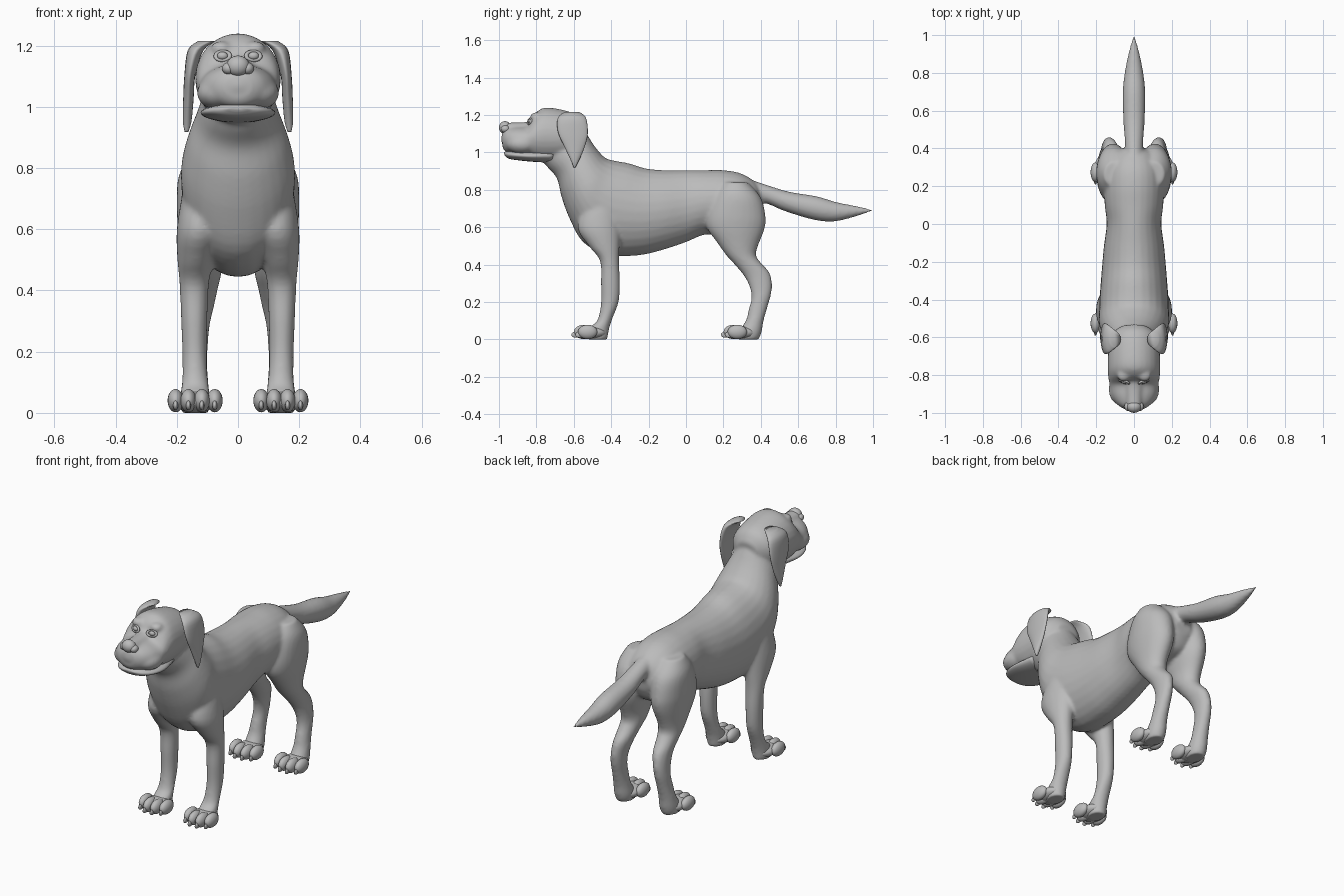
import bpy
import bmesh
from math import cos, sin, pi
from mathutils import Matrix, Vector

cube = bpy.data.objects.get("Cube")
if cube:
    bpy.data.objects.remove(cube, do_unlink=True)

# Single coat colour
GREY = (0.5, 0.5, 0.5, 1.0)
coat = bpy.data.materials.new("coat_grey")
coat.use_nodes = True
coat.diffuse_color = GREY
shader = next(n for n in coat.node_tree.nodes if n.type == "BSDF_PRINCIPLED")
shader.inputs["Base Color"].default_value = GREY
shader.inputs["Roughness"].default_value = 0.7

SIDES = (("left", 1), ("right", -1))
SEGMENTS = 28
STEPS = 4


def smooth_rows(rows):
    """Catmull-Rom interpolation of the cross-section rows."""
    pts = [Vector(r) for r in rows]
    pts = [pts[0]] + pts + [pts[-1]]
    out = []
    for p, a, b, n in zip(pts, pts[1:], pts[2:], pts[3:]):
        for s in range(STEPS):
            t = s / STEPS
            bend = 2 * p - 5 * a + 4 * b - n
            twist = 3 * a - p - 3 * b + n
            out.append(a + 0.5 * (t * (b - p) + t * t * bend + t ** 3 * twist))
    return out + [pts[-1]]


def loft(bm, rows, side=1):
    """Each row: side-view edge point (y, z), opposite edge (y, z), half width, x."""
    rings = []
    for ay, az, by, bz, width, x in smooth_rows(rows):
        ring = []
        for i in range(SEGMENTS):
            c = cos(2 * pi * i / SEGMENTS)
            s = sin(2 * pi * i / SEGMENTS)
            ring.append(bm.verts.new((
                side * (x + max(width, 0.002) * c),
                (ay + by) / 2 + (ay - by) / 2 * s,
                (az + bz) / 2 + (az - bz) / 2 * s)))
        rings.append(ring)
    for low, high in zip(rings, rings[1:]):
        for i in range(SEGMENTS):
            j = (i + 1) % SEGMENTS
            bm.faces.new((low[i], low[j], high[j], high[i]))
    bm.faces.new(rings[0])
    bm.faces.new(rings[-1])


def centred(rows):
    return [row + (0,) for row in rows]


def ball(bm, centre, radii):
    matrix = Matrix.Translation(centre) @ Matrix.Diagonal((*radii, 1))
    bmesh.ops.create_uvsphere(bm, u_segments=20, v_segments=14, radius=1, matrix=matrix)


def finish(name, bm, blend=False):
    bmesh.ops.recalc_face_normals(bm, faces=bm.faces)
    for face in bm.faces:
        face.smooth = True
    mesh = bpy.data.meshes.new(name)
    bm.to_mesh(mesh)
    bm.free()
    mesh.materials.append(coat)
    obj = bpy.data.objects.new(name, mesh)
    bpy.context.collection.objects.link(obj)
    if blend:
        remesh = obj.modifiers.new("Merge", "REMESH")
        remesh.mode = "VOXEL"
        remesh.voxel_size = 0.009
        remesh.use_smooth_shade = True
        relax = obj.modifiers.new("Relax", "SMOOTH")
        relax.factor = 0.5
        relax.iterations = 8
    return obj


# Torso and neck, from rump to throat
torso = centred([
    (.41, .75, .4, .67, .05), (.38, .83, .36, .6, .11), (.3, .885, .28, .57, .15),
    (.2, .905, .2, .555, .16), (.1, .905, .1, .56, .155), (0, .905, 0, .52, .145),
    (-.12, .905, -.12, .48, .16), (-.22, .915, -.25, .45, .17),
    (-.3, .94, -.42, .45, .18), (-.38, .955, -.55, .52, .185),
    (-.43, .97, -.62, .64, .185), (-.47, 1.01, -.665, .76, .165),
    (-.5, 1.05, -.69, .86, .14), (-.53, 1.1, -.74, .92, .12), (-.56, 1.15, -.78, .97, .1)])

# Skull and upper muzzle
head = centred([
    (-.53, 1.14, -.56, 1, .07), (-.57, 1.195, -.6, .97, .12),
    (-.65, 1.225, -.66, .95, .135), (-.75, 1.24, -.76, .945, .14),
    (-.8, 1.215, -.81, .955, .137), (-.825, 1.18, -.84, .97, .133),
    (-.85, 1.145, -.87, .985, .128), (-.91, 1.14, -.92, .99, .115),
    (-.96, 1.13, -.96, 1, .085), (-.985, 1.1, -.98, 1.02, .045)])
bridge = centred([
    (-.78, 1.19, -.8, 1.1, .05), (-.84, 1.165, -.84, 1.08, .05),
    (-.9, 1.16, -.9, 1.08, .045), (-.97, 1.16, -.96, 1.09, .04)])

# Tail
tail = centred([
    (.3, .87, .32, .74, .05), (.42, .83, .42, .73, .048), (.55, .79, .53, .685, .056),
    (.7, .765, .68, .64, .06), (.8, .735, .79, .63, .05), (.9, .715, .9, .655, .03),
    (1, .695, .995, .685, .004)])

# Legs, from hip or shoulder down to the paw
hind_leg = [
    (.33, .84, .2, .84, .06, .1), (.4, .76, .15, .78, .09, .105),
    (.425, .66, .11, .68, .09, .11), (.42, .59, .11, .6, .085, .11),
    (.385, .5, .165, .52, .068, .115), (.375, .45, .215, .45, .06, .115),
    (.4, .41, .26, .4, .052, .118), (.445, .36, .31, .34, .044, .122),
    (.46, .3, .34, .28, .038, .13), (.455, .24, .35, .22, .037, .135),
    (.435, .17, .335, .16, .038, .138), (.415, .1, .32, .1, .043, .14),
    (.405, .04, .28, .04, .05, .14), (.39, 0, .27, 0, .045, .14)]
front_leg = [
    (-.36, .72, -.54, .74, .06, .12), (-.35, .6, -.58, .6, .075, .125),
    (-.355, .5, -.52, .5, .06, .138), (-.358, .42, -.46, .42, .048, .143),
    (-.353, .3, -.455, .3, .043, .143), (-.36, .2, -.455, .19, .04, .142),
    (-.39, .12, -.475, .1, .042, .14), (-.41, .06, -.52, .06, .048, .14),
    (-.42, 0, -.53, 0, .045, .14)]

body = bmesh.new()
for rows in (torso, head, bridge, tail):
    loft(body, rows)
ball(body, (0, -.93, 1.07), (.07, .06, .045))
for _, side in SIDES:
    loft(body, hind_leg, side)
    loft(body, front_leg, side)
    # Brows and hanging upper lips
    ball(body, (side * .055, -.8, 1.19), (.035, .035, .025))
    ball(body, (side * .063, -.875, 1.045), (.072, .088, .055))
finish("body", body, blend=True)

# Lower jaw
jaw = bmesh.new()
loft(jaw, centred([
    (-.7, 1.02, -.72, .945, .1), (-.82, 1.01, -.82, .95, .122),
    (-.9, 1.01, -.9, .958, .112), (-.95, 1.01, -.95, .967, .077),
    (-.975, 1, -.97, .985, .03)]))
finish("lower_jaw", jaw)

# Nose with nostril wings
nose = bmesh.new()
ball(nose, (0, -.968, 1.133), (.038, .032, .034))
for _, side in SIDES:
    ball(nose, (side * .03, -.966, 1.125), (.022, .024, .02))
finish("nose", nose)

ear_rows = [
    (-.57, 1.215, -.65, 1.215, .03, .1), (-.535, 1.185, -.685, 1.185, .026, .138),
    (-.525, 1.1, -.685, 1.11, .018, .157), (-.545, 1.02, -.65, 1.03, .017, .162),
    (-.575, .95, -.615, .955, .014, .166), (-.592, .918, -.6, .918, .006, .168)]

for label, side in SIDES:
    # Drop ear
    ear = bmesh.new()
    loft(ear, ear_rows, side)
    finish("ear_" + label, ear)

    # Eye and lid
    eye = bmesh.new()
    ball(eye, (side * .05, -.832, 1.166), (.018, .014, .014))
    finish("eye_" + label, eye)
    bpy.ops.mesh.primitive_torus_add(
        major_segments=28, minor_segments=10, major_radius=.02, minor_radius=.006,
        location=(side * .05, -.836, 1.166), rotation=(pi / 2 - .3, 0, side * .3))
    lid = bpy.context.object
    lid.name = "eyelid_" + label
    lid.scale = (1.2, .8, 1)
    lid.data.materials.append(coat)
    bpy.ops.object.shade_smooth()

    # Paws: pad, four toes and claws
    for place, shift in (("front", 0), ("hind", .8)):
        paw = bmesh.new()
        claws = bmesh.new()
        ball(paw, (side * .14, shift - .5, .036), (.068, .08, .036))
        for offset in (-.064, -.022, .022, .064):
            x = side * (.14 + offset)
            y = shift - .558 + abs(offset) * .5
            ball(paw, (x, y, .04), (.026, .052, .038))
            ball(claws, (x, y - .044, .025), (.008, .022, .016))
        finish(place + "_paw_" + label, paw)
        finish(place + "_claws_" + label, claws)
